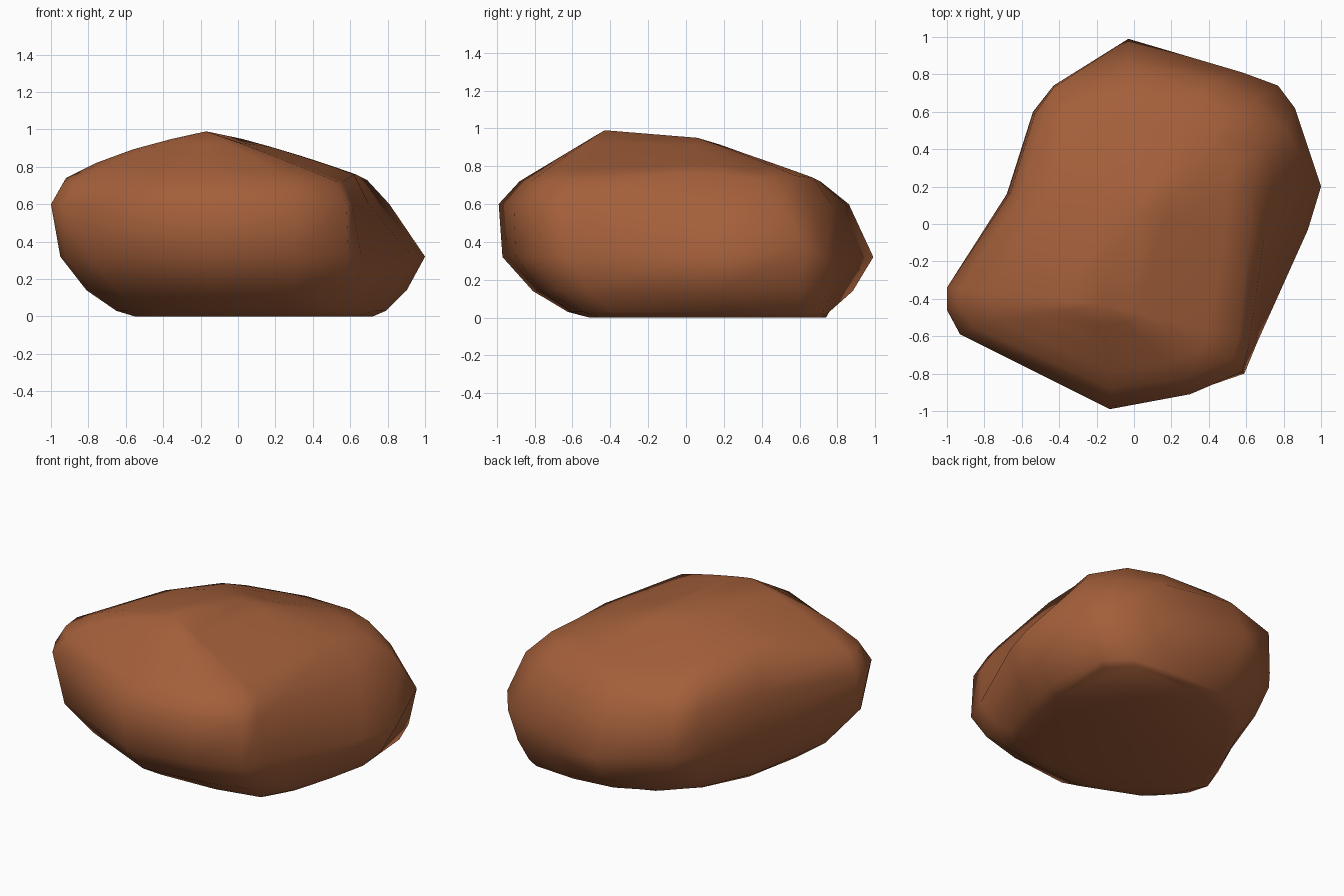
import bpy, bmesh
from mathutils import Vector

if "Cube" in bpy.data.objects:
    bpy.data.objects.remove(bpy.data.objects["Cube"])

# Main contours, anticlockwise from the right side: base, belly, shoulder, rim
CONTOURS = {
    0.00: [(.72, .15), (.72, .58), (.58, .72), (.30, .74), (0, .68), (-.20, .60), (-.40, .40), (-.54, .12),
           (-.55, -.15), (-.48, -.30), (-.35, -.42), (-.10, -.51), (.25, -.51), (.53, -.46), (.62, -.30), (.67, -.10)],
    0.32: [(1.0, .20), (.86, .62), (.77, .74), (.58, .81), (-.03, .99), (-.43, .74), (-.54, .60), (-.68, .16),
           (-.95, -.36), (-.93, -.48), (-.80, -.65), (-.13, -.97), (.30, -.90), (.59, -.80), (.66, -.63), (.93, -.03)],
    0.60: [(.74, .20), (.81, .50), (.64, .66), (.42, .77), (-.03, .86), (-.43, .73), (-.53, .59), (-.66, .17),
           (-1.0, -.34), (-1.0, -.46), (-.93, -.59), (-.13, -.99), (.30, -.91), (.58, -.79), (.61, -.67), (.70, -.05)],
    0.72: [(.63, .20), (.69, .40), (.54, .58), (.34, .67), (0, .71), (-.38, .63), (-.48, .52), (-.61, .12),
           (-.92, -.35), (-.93, -.45), (-.86, -.55), (-.13, -.88), (.30, -.82), (.53, -.72), (.56, -.60), (.62, -.05)],
}
# Places where the rim or belly rises out of level
RIM_RISE = {0: .04, 1: .01, 2: .03, 3: .02, 6: .03, 7: .10, 8: .02, 15: .04}
PEAK, RIDGE_END = Vector((-.17, -.43, .99)), Vector((.02, .06, .95))


def lift(z):
    return [Vector((x, y, z)) for x, y in CONTOURS[z]]


base, belly, shoulder, rim = (lift(z) for z in CONTOURS)


def blend(a, b, f, z):
    ring = [p.lerp(q, f) for p, q in zip(a, b)]
    for p in ring:
        p.z = z
    return ring


# Rounded underside
rings = [base, blend(base, belly, .25, .03), blend(base, belly, .65, .14), belly, shoulder, rim]
belly[1].z += .06
for i, dz in RIM_RISE.items():
    rim[i].z += dz

# Domed top closing on a short sloping ridge, fuller on the left and right
axis = RIDGE_END - PEAK
targets = []
for p in rim:
    t = (p - PEAK).xy.dot(axis.xy) / axis.xy.length_squared
    targets.append((RIDGE_END if t > .5 else PEAK).copy())
for f in (.22, .48, .75):
    ring = []
    for p, q in zip(rim, targets):
        v = p.lerp(q, f)
        side = (q - p).xy.normalized().x
        v.z += f * (1 - f) * (.18 * max(0, side) * (1 - f * .5) + .03 * max(0, -side))
        ring.append(v)
    rings.append(ring)
rings.append(targets)

bm = bmesh.new()
loops = [[bm.verts.new(p) for p in ring] for ring in rings]
n = len(base)
bm.faces.new(loops[0][::-1])
for a, b in zip(loops, loops[1:]):
    for i in range(n):
        j = (i + 1) % n
        bm.faces.new((a[i], a[j], b[j], b[i]))
bmesh.ops.remove_doubles(bm, verts=bm.verts, dist=.002)
bmesh.ops.recalc_face_normals(bm, faces=bm.faces)
for f in bm.faces:
    f.smooth = True

mesh = bpy.data.meshes.new("boulder")
bm.to_mesh(mesh)
bm.free()
boulder = bpy.data.objects.new("boulder", mesh)
bpy.context.collection.objects.link(boulder)

mat = bpy.data.materials.new("reddish_brown_stone")
mat.diffuse_color = (.37, .115, .043, 1)
mat.use_nodes = True
mat.node_tree.nodes["Principled BSDF"].inputs["Base Color"].default_value = mat.diffuse_color
mesh.materials.append(mat)
